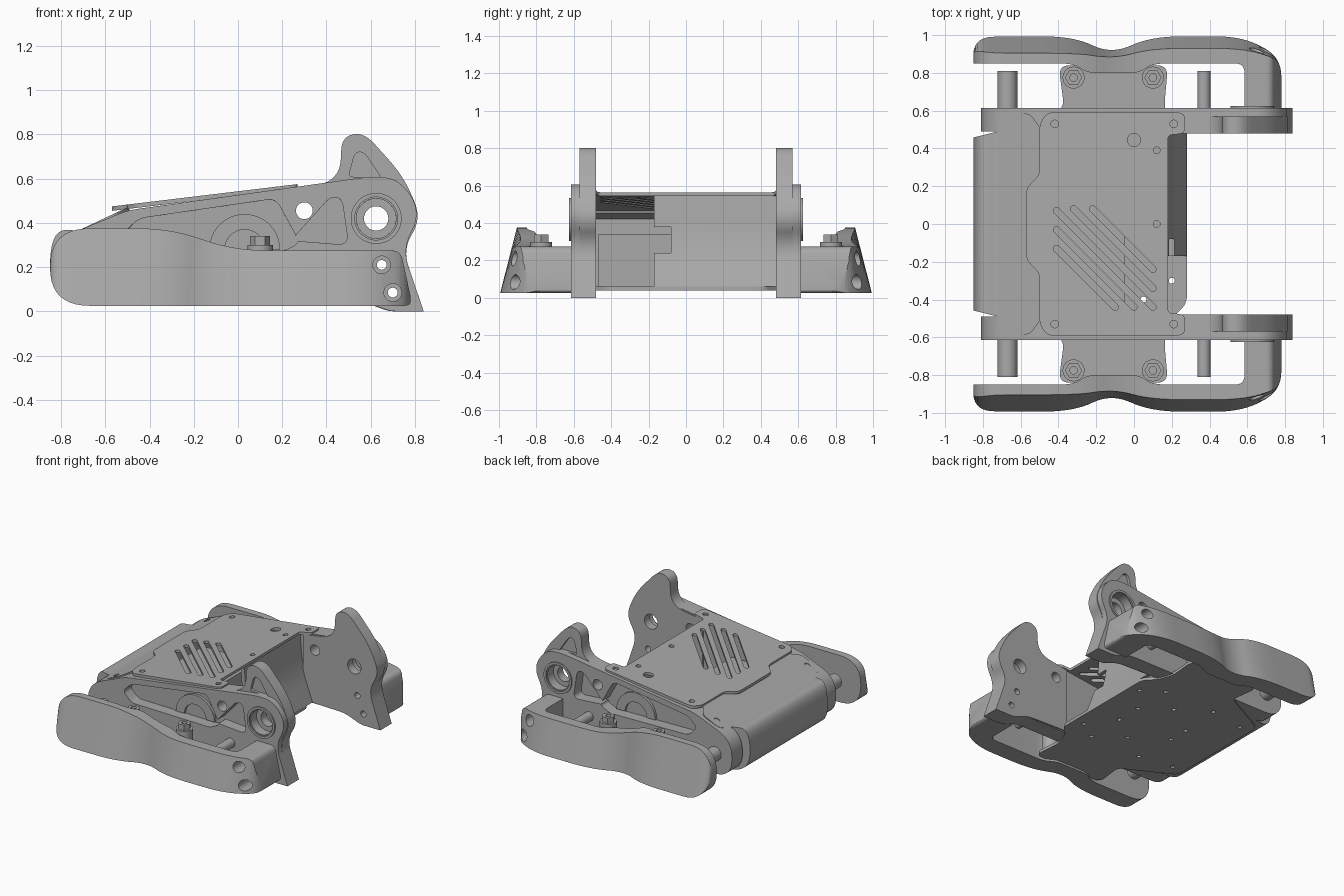
import bpy, bmesh, math
from mathutils import Vector

if "Cube" in bpy.data.objects:
    bpy.data.objects.remove(bpy.data.objects["Cube"])

grey = bpy.data.materials.new("machined grey")
grey.use_nodes = True
grey.diffuse_color = (0.4, 0.4, 0.4, 1)
grey.node_tree.nodes["Principled BSDF"].inputs["Base Color"].default_value = (0.4, 0.4, 0.4, 1)


def fillet(points, steps=8):
    """Round each (x, y, cut length) corner of a closed outline."""
    out = []
    for i, (x, y, t) in enumerate(points):
        c = Vector((x, y))
        if t == 0:
            out.append(c)
            continue
        ends = []
        for q in (points[i - 1], points[(i + 1) % len(points)]):
            d = Vector(q[:2]) - c
            ends.append(c + d.normalized() * min(t, d.length * 0.49))
        for k in range(steps + 1):
            s = k / steps
            out.append(ends[0] * (1 - s) ** 2 + c * 2 * s * (1 - s) + ends[1] * s * s)
    return out


def circle(x, y, r, n=32):
    return [(x + r * math.cos(a * math.tau / n), y + r * math.sin(a * math.tau / n)) for a in range(n)]


def slot(a, b, r):
    a, b = Vector(a), Vector(b)
    ang = math.atan2(b.y - a.y, b.x - a.x)
    pts = []
    for c, start in ((a, ang + math.pi / 2), (b, ang - math.pi / 2)):
        pts += [c + r * Vector((math.cos(start + k * math.pi / 8), math.sin(start + k * math.pi / 8)))
                for k in range(9)]
    return pts


def prism(name, outline, axis, lo, hi):
    """Extrude an outline along y (outline in x, z) or z (outline in x, y)."""
    bm = bmesh.new()
    place = (lambda p, w: (p[0], w, p[1])) if axis == "y" else (lambda p, w: (p[0], p[1], w))
    low, high = [[bm.verts.new(place(p, w)) for p in outline] for w in (lo, hi)]
    bm.faces.new(low)
    bm.faces.new(high)
    for i in range(len(low)):
        bm.faces.new((low[i - 1], low[i], high[i], high[i - 1]))
    bmesh.ops.recalc_face_normals(bm, faces=bm.faces)
    mesh = bpy.data.meshes.new(name)
    bm.to_mesh(mesh)
    bm.free()
    mesh.materials.append(grey)
    ob = bpy.data.objects.new(name, mesh)
    bpy.context.collection.objects.link(ob)
    return ob


def box(name, x0, x1, y0, y1, z0, z1):
    return prism(name, [(x0, y0), (x1, y0), (x1, y1), (x0, y1)], "z", z0, z1)


def combine(ob, cutters, operation="DIFFERENCE"):
    for c in cutters:
        m = ob.modifiers.new("cut", "BOOLEAN")
        m.operation, m.solver, m.object = operation, "EXACT", c
    bpy.context.view_layer.update()
    ob.data = bpy.data.meshes.new_from_object(ob.evaluated_get(bpy.context.evaluated_depsgraph_get()))
    ob.modifiers.clear()
    for c in cutters:
        bpy.data.objects.remove(c)
    return ob


def bevel(ob, width, segments=3, angle=50):
    m = ob.modifiers.new("bevel", "BEVEL")
    m.width, m.segments, m.limit_method, m.angle_limit = width, segments, "ANGLE", math.radians(angle)


def mirror(ob):
    ob.modifiers.new("mirror", "MIRROR").use_axis = (False, True, False)
    return ob


def incline(ob, slope):
    for v in ob.data.vertices:
        v.co.z += slope * v.co.x


def both(half):
    """Close a +y half outline with its -y reflection."""
    return half + [(x, -y, t) for x, y, t in reversed(half)]


# Side frames and raised ears, sharing pockets and bores
hub = (0.625, 0.42)
frame_outline = fillet([
    (-0.81, 0.05, 0.15), (-0.81, 0.33, 0.12), (-0.5, 0.457, 0.05), (0.6, 0.61, 0.06), (0.73, 0.6, 0.09),
    (0.83, 0.45, 0.1), (0.745, 0.28, 0.08), (0.84, 0, 0), (0.69, 0, 0.03), (0.55, 0.05, 0.05)])
ear_outline = fillet([
    (0.2, 0.06, 0), (0.55, 0.05, 0.05), (0.68, 0, 0.03), (0.84, 0, 0), (0.745, 0.28, 0.08),
    (0.83, 0.42, 0.08), (0.75, 0.61, 0.1), (0.57, 0.81, 0.07), (0.47, 0.79, 0.06), (0.46, 0.59, 0.1),
    (0.2, 0.545, 0)])
long_pocket = [(-0.52, 0.35, 0.03), (-0.45, 0.42, 0.04), (0.17, 0.51, 0.04), (0.28, 0.31, 0.03),
               (0.2, 0.27, 0.03), (-0.45, 0.28, 0.03)]
short_pocket = [(0.42, 0.52, 0.04), (0.47, 0.51, 0.04), (0.5, 0.3, 0.05), (0.24, 0.32, 0.04)]
horn_pocket = [(0.5, 0.61, 0.02), (0.53, 0.72, 0.03), (0.57, 0.72, 0.03), (0.65, 0.6, 0.02)]
foot_holes = [(0.65, 0.21), (0.7, 0.085)]


def side_cutters():
    cuts = [prism("cutter", fillet(p), "y", 0.53, 0.7) for p in (long_pocket, short_pocket)]
    cuts += [prism("cutter", circle(*p, r), "y", 0.4, 1.2)
             for p, r in [(hub, 0.055), ((0.3, 0.455), 0.038)] + [(f, 0.022) for f in foot_holes]]
    cuts.append(prism("cutter", circle(*hub, 0.09), "y", 0.545, 0.7))
    return cuts


frame = combine(prism("side_frame", frame_outline, "y", 0.49, 0.615),
                [prism("cutter", fillet(long_pocket), "y", 0.53, 0.7)] + side_cutters()[1:])
ear = combine(prism("ear_plate", ear_outline, "y", 0.48, 0.57),
              side_cutters() + [prism("cutter", fillet(horn_pocket), "y", 0.55, 0.7)])
for leftover in [o for o in bpy.data.objects if o.name.startswith("cutter")]:
    bpy.data.objects.remove(leftover)
bevel(frame, 0.012, 2)
mirror(frame)
mirror(ear)

# Bearing rings on the hubs and curved ribs in the long pockets
mirror(combine(prism("bearing_ring", circle(*hub, 0.115, 48), "y", 0.6, 0.625),
               [prism("cutter", circle(*hub, 0.097, 48), "y", 0.5, 0.7)]))
mirror(combine(prism("pocket_rib", circle(0.03, 0.28, 0.16, 48), "y", 0.525, 0.55),
               [prism("cutter", circle(0.03, 0.28, 0.09), "y", 0.5, 0.7),
                box("cutter", -0.3, 0.4, 0.4, 0.7, 0, 0.28)]))

# Drafted side bumpers with the returning arm
bumper_plan = fillet([
    (-0.85, 0.85, 0), (-0.85, 1, 0.08), (-0.32, 1, 0.17), (-0.12, 0.9, 0.12), (0.09, 1, 0.17),
    (0.58, 1, 0.15), (0.78, 0.88, 0.1), (0.78, 0.61, 0), (0.585, 0.61, 0), (0.585, 0.85, 0.05),
    (0.1, 0.85, 0.07), (0.03, 0.8, 0.05), (-0.25, 0.8, 0.05), (-0.32, 0.85, 0.07)])
bumper = prism("bumper", bumper_plan, "z", 0, 0.4)
for v in bumper.data.vertices:
    if v.co.z > 0.2 and v.co.y > 0.85:
        v.co.y = 0.85 + (v.co.y - 0.85) * 0.32
bumper_side = fillet([
    (-0.85, 0.025, 0.18), (-0.85, 0.375, 0.18), (-0.3, 0.375, 0.15), (-0.02, 0.275, 0.16),
    (0.735, 0.275, 0.04), (0.79, 0.025, 0.04)], 10)
combine(bumper, [prism("cutter", bumper_side, "y", 0.5, 1.1)], "INTERSECT")
combine(bumper, [prism("cutter", circle(*f, r), "y", y, 1.2)
                 for f in foot_holes for r, y in ((0.04, 0.72), (0.022, 0.5))])
mirror(bumper)

# Base plate with mounting wings and screw holes
base = prism("base_plate", fillet(both([
    (0.28, 0.42, 0.04), (0.2, 0.5, 0.04), (0.16, 0.62, 0.04), (0.18, 0.84, 0.06), (-0.4, 0.84, 0.06),
    (-0.37, 0.62, 0.04), (-0.6, 0.5, 0.04), (-0.75, 0.42, 0.04)])), "z", 0.04, 0.062)
combine(base, [prism("cutter", circle(x, s * y, 0.016, 12), "z", 0, 0.2) for s in (-1, 1)
               for x, y in ((-0.65, 0.36), (-0.4, 0.08), (-0.38, 0.4), (-0.15, 0.25), (0.05, 0.4),
                            (0.05, 0.1), (0.2, 0.3))])

# Hexagonal standoffs, wheel rods and their bosses
for x in (-0.32, 0.1):
    mirror(prism("standoff_washer", circle(x, 0.775, 0.058), "z", 0.05, 0.3))
    mirror(combine(prism("standoff", circle(x, 0.775, 0.045, 6), "z", 0.28, 0.34),
                   [prism("cutter", circle(x, 0.775, 0.02, 16), "z", 0.3, 0.4)]))
for x, r in ((-0.67, 0.052), (0.37, 0.035)):
    mirror(prism("rod", circle(x, 0.2, r), "y", 0.6, 0.81))

# Rounded rear housing
roll = prism("rear_housing", fillet([
    (-0.85, 0.04, 0.16), (-0.85, 0.37, 0.17), (-0.7, 0.365, 0.05), (-0.56, 0.43, 0), (-0.56, 0.06, 0)], 12),
    "y", -0.49, 0.49)
for v in roll.data.vertices:
    if v.co.x < -0.72:
        v.co.y *= 1 - 0.5 * (-0.72 - v.co.x)

# Sloped top cover with diagonal vents
cover = prism("top_cover", fillet(both([
    (0.18, 0.47, 0.02), (0.27, 0.48, 0.03), (0.27, 0.59, 0.04), (-0.46, 0.59, 0.03), (-0.5, 0.53, 0.03),
    (-0.5, 0.26, 0.03), (-0.57, 0.19, 0.03)])), "z", 0.523, 0.543)
vents = [((-0.22, 0.08), (0.1, -0.24)), ((-0.32, 0.08), (0.1, -0.34)), ((-0.41, 0.07), (0.1, -0.44)),
         ((-0.41, -0.03), (0, -0.44)), ((-0.41, -0.13), (-0.1, -0.44))]
holes = [(0, 0.445, 0.035), (0.12, 0.39, 0.018), (0.12, 0, 0.018)]
holes += [(x, s * 0.53, 0.02) for x in (-0.42, 0.21) for s in (-1, 1)]
combine(cover, [prism("cutter", slot(a, b, 0.017), "z", 0.4, 0.7) for a, b in vents]
        + [prism("cutter", circle(x, y, r, 20), "z", 0.4, 0.7) for x, y, r in holes])
incline(cover, 0.12)

# Steeper rear panel
panel = prism("rear_panel", fillet(both([
    (-0.49, 0.5, 0.03), (-0.55, 0.585, 0.03), (-0.68, 0.585, 0.03), (-0.73, 0.5, 0.03)])), "z", 0.685, 0.705)
combine(panel, [prism("cutter", circle(-0.63, s * 0.535, 0.02, 20), "z", 0.5, 0.8) for s in (-1, 1)])
incline(panel, 0.47)

# Curved front wall with a notch, and the board stack behind its opening
wall = prism("front_wall", fillet([
    (0.17, 0.55, 0), (0.19, 0.3, 0.2), (0.28, 0.06, 0), (0.25, 0.06, 0), (0.16, 0.3, 0.2), (0.14, 0.55, 0)], 12),
    "y", -0.17, 0.49)
combine(wall, [box("cutter", 0, 0.4, -0.3, -0.08, 0.24, 0.38)])
box("board_stack", -0.5, -0.05, -0.47, 0.3, 0.06, 0.34)

# Smooth the curved faces and keep the edges crisp
for ob in bpy.context.scene.objects:
    if ob.type == "MESH":
        bpy.ops.object.select_all(action="DESELECT")
        ob.select_set(True)
        bpy.context.view_layer.objects.active = ob
        bpy.ops.object.shade_smooth_by_angle(angle=math.radians(30))
